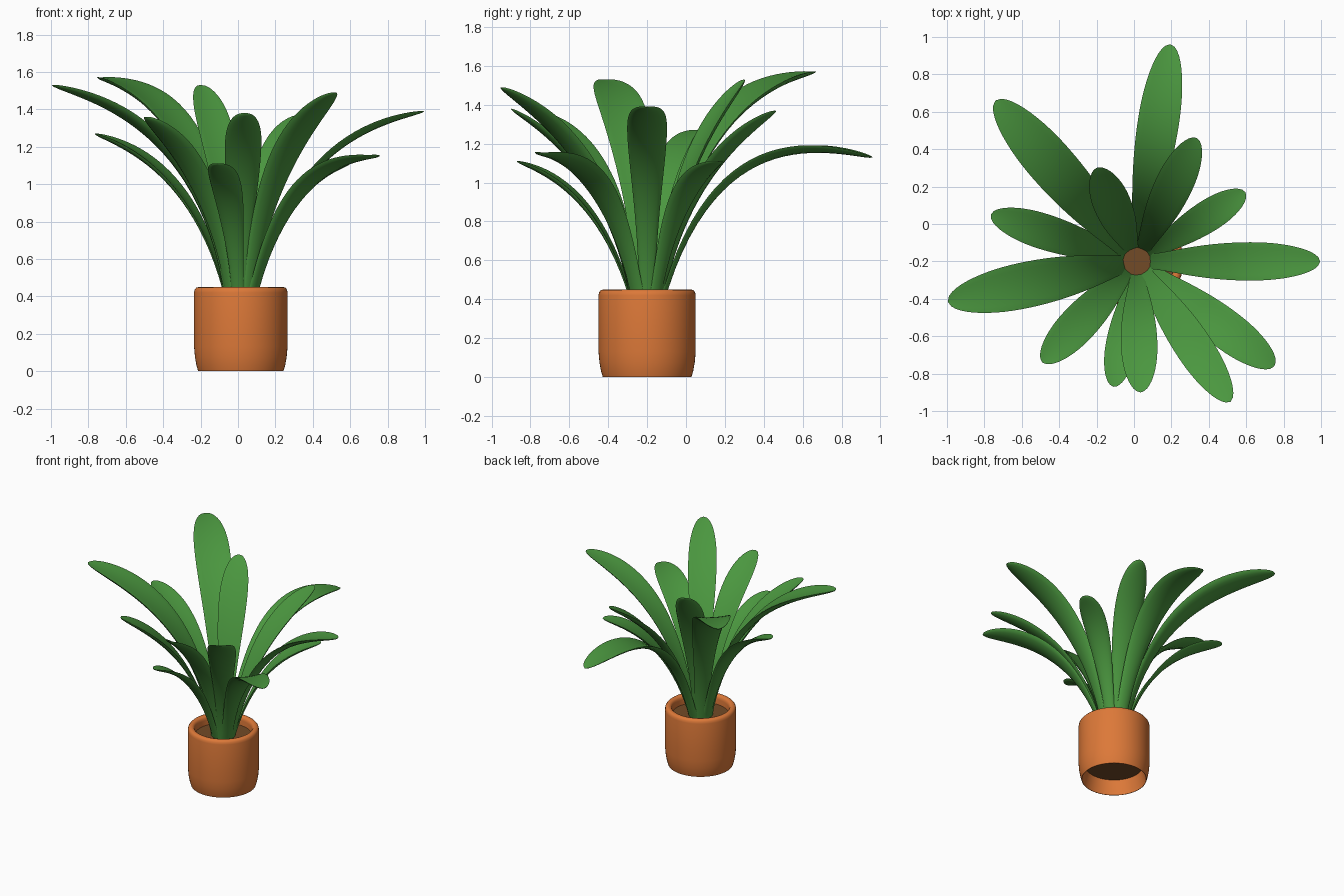
import bpy, bmesh, math
from mathutils import Vector

if "Cube" in bpy.data.objects:
    bpy.data.objects.remove(bpy.data.objects["Cube"])

CX, CY = 0.015, -0.2


def material(name, rgb):
    m = bpy.data.materials.new(name)
    m.diffuse_color = (*rgb, 1)
    m.use_nodes = True
    m.node_tree.nodes["Principled BSDF"].inputs["Base Color"].default_value = m.diffuse_color
    return m


ORANGE = material("terracotta", (0.72, 0.19, 0.04))
BROWN = material("earth", (0.17, 0.07, 0.02))
GREEN = material("leaf_green", (0.07, 0.31, 0.05))


def finish(name, bm, mat):
    bmesh.ops.recalc_face_normals(bm, faces=bm.faces)
    me = bpy.data.meshes.new(name)
    bm.to_mesh(me)
    bm.free()
    ob = bpy.data.objects.new(name, me)
    bpy.context.collection.objects.link(ob)
    me.materials.append(mat)
    ob.select_set(True)
    bpy.context.view_layer.objects.active = ob
    bpy.ops.object.shade_smooth_by_angle(angle=math.radians(40))
    ob.select_set(False)
    return ob


def skin(bm, rings, wrap):
    # join consecutive vertex rings with quads
    for a, b in zip(rings, rings[1:] + rings[:1] if wrap else rings[1:]):
        n = len(a)
        for i in range(n):
            j = (i + 1) % n
            bm.faces.new((a[i], a[j], b[j], b[i]))


def lathe(name, profile, mat, closed, n=64):
    bm = bmesh.new()
    rings = [[bm.verts.new((CX + r * math.cos(2 * math.pi * i / n),
                            CY + r * math.sin(2 * math.pi * i / n), z))
              for i in range(n)] for r, z in profile]
    skin(bm, rings, closed)
    if not closed:
        bm.faces.new(rings[0])
        bm.faces.new(rings[-1])
    return finish(name, bm, mat)


# Pot: open tube with rounded rim, tapering in at the foot
lathe("pot", [(0.228, 0), (0.237, 0.03), (0.245, 0.075), (0.25, 0.13), (0.25, 0.42),
              (0.247, 0.436), (0.238, 0.447), (0.225, 0.45), (0.212, 0.447),
              (0.203, 0.436), (0.2, 0.42), (0.2, 0.12), (0.222, 0.03), (0.225, 0)],
      ORANGE, True)

# Soil plug inside the pot
lathe("soil", [(0.202, 0.11), (0.202, 0.38)], BROWN, False)


def leaf(name, dx, dy, tip_z, rc, zc, width, rows=28, n=16):
    reach = math.hypot(dx, dy)
    out = Vector((dx / reach, dy / reach, 0))
    side = Vector((-out.y, out.x, 0))
    up = Vector((0, 0, 1))
    p0, p1, p2 = Vector((0.07, 0.36)), Vector((rc, zc)), Vector((reach, tip_z))
    bm = bmesh.new()
    rings = []
    for k in range(rows + 1):
        t = 1 - (1 - k / rows) ** 1.5
        p = p0 * (1 - t) ** 2 + p1 * 2 * t * (1 - t) + p2 * t * t
        d = ((p1 - p0) * (1 - t) + (p2 - p1) * t).normalized()
        mid = Vector((CX, CY, 0)) + out * p.x + up * p.y
        nrm = up * d.x - out * d.y
        # narrow stalk widening to a broad blade with a rounded tip
        s = min(1, t / 0.72)
        grow = 0.4 + 0.6 * s * s * (3 - 2 * s)
        cap = math.sqrt(max(0, 1 - (max(0, t - 0.72) / 0.28) ** 2.2))
        w = max(0.002, width / 2 * grow * cap)
        ring = []
        for i in range(n):
            a = 2 * math.pi * i / n
            c, v = math.cos(a), math.sin(a)
            h = w * (0.05 * v if v > 0 else 0.25 * v) + w * 0.12 * c * c
            ring.append(bm.verts.new(mid + side * (w * c) + nrm * h))
        rings.append(ring)
    skin(bm, rings, False)
    bm.faces.new(rings[0])
    bm.faces.new(rings[-1])
    return finish(name, bm, GREEN)


# Leaves: tip offset x, y, tip height, bend point radius and height, width
LEAVES = [
    (0.98, 0.0, 1.39, 0.25, 1.29, 0.205),
    (0.735, -0.56, 1.15, 0.30, 1.17, 0.21),
    (0.50, -0.75, 1.49, 0.22, 1.18, 0.20),
    (0.02, -0.70, 1.38, 0.20, 1.13, 0.195),
    (-0.125, -0.67, 1.11, 0.25, 1.00, 0.165),
    (-0.505, -0.54, 1.36, 0.20, 1.10, 0.20),
    (-1.01, -0.215, 1.53, 0.20, 1.36, 0.245),
    (-0.78, 0.25, 1.27, 0.25, 1.12, 0.19),
    (-0.755, 0.86, 1.57, 0.25, 1.50, 0.25),
    (-0.215, 0.50, 1.53, 0.15, 1.15, 0.20),
    (0.18, 1.16, 1.13, 0.35, 1.38, 0.22),
    (0.32, 0.66, 1.37, 0.20, 1.10, 0.20),
    (0.58, 0.37, 1.11, 0.25, 1.04, 0.17),
]
for i, args in enumerate(LEAVES, 1):
    leaf(f"leaf_{i:02d}", *args)
